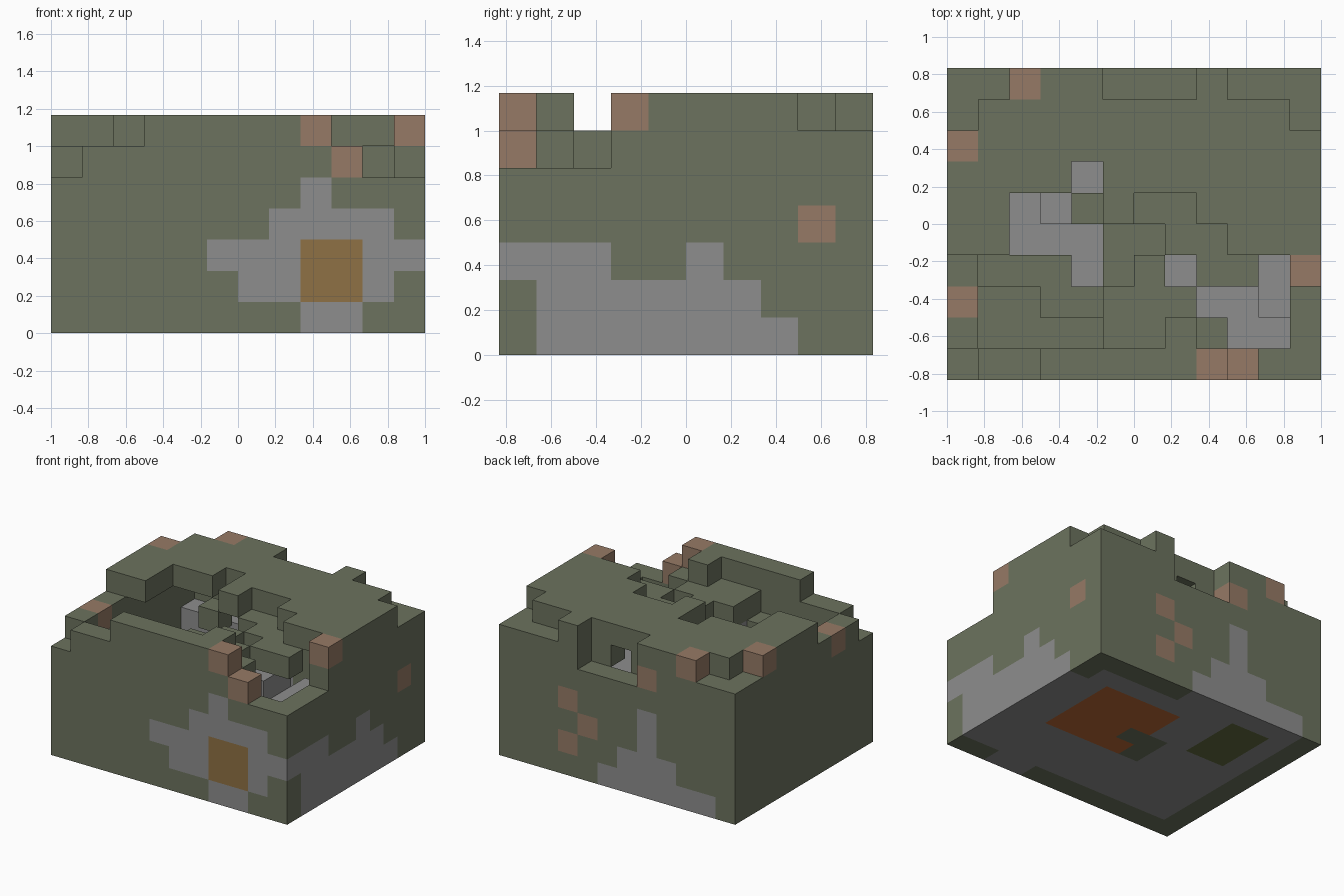
import bpy
import bmesh
from mathutils import Vector

old = bpy.data.objects.get("Cube")
if old:
    bpy.data.objects.remove(old, do_unlink=True)

NX, NY, NZ = 12, 10, 7
CELL = 1 / 6
COLOURS = {
    "moss_green": (0.15, 0.171, 0.112),
    "stone_grey": (0.27, 0.27, 0.27),
    "clay_pink": (0.305, 0.195, 0.133),
    "ochre": (0.275, 0.165, 0.058),
    "rust_orange": (0.5, 0.14, 0.035),
    "dark_moss": (0.125, 0.15, 0.05),
}
GREEN, STONE, CLAY, OCHRE, RUST, DARK = COLOURS
grid = {}


def cells(x, y, z):
    """All cells in half-open ranges; a single number means one layer."""
    spans = [range(*s) if isinstance(s, tuple) else (s,) for s in (x, y, z)]
    return [(i, j, k) for i in spans[0] for j in spans[1] for k in spans[2]]


def block(x, y, z, colour):
    for c in cells(x, y, z):
        grid[c] = colour


def carve(x, y, z):
    for c in cells(x, y, z):
        grid.pop(c, None)


def paint(x, y, z, colour):
    for c in cells(x, y, z):
        if c in grid:
            grid[c] = colour


# Hollow hill: solid block, cave inside, stone floor
block((0, NX), (0, NY), (0, NZ), GREEN)
carve((1, 11), (1, 9), (1, 6))
paint((1, 11), (1, 9), 0, STONE)

# Collapsed roof over the front half
carve((2, 11), (1, 4), 6)
carve((0, 2), (1, 4), 6)
carve((2, 5), (4, 6), 6)
carve((5, 8), 4, 6)
carve((6, 8), 5, 6)
carve(8, 4, 6)
carve(4, 6, 6)

# Worn rim of the outer walls
carve(0, 0, (5, NZ))
carve((0, 3), 0, 6)
carve(9, 0, 6)
carve((10, NX), 0, (5, NZ))
carve(11, (1, 3), (5, NZ))
carve((0, 2), 9, 6)
carve(0, 8, 6)
carve((5, 8), 9, (5, NZ))
carve((9, NX), 9, 6)
carve(11, 8, 6)

# Wall behind the rear notch, with its small hole
block(5, 8, 5, GREEN)
block(7, 8, 5, GREEN)

# Stone inside the cave
block((1, 5), (3, 6), 1, STONE)
block(3, 5, 2, STONE)
block((1, 4), 8, (1, 4), STONE)
block((8, 11), (1, 4), (1, 3), STONE)
block(10, (2, 4), 3, STONE)
block((5, 8), (4, 6), (1, 4), STONE)
block((8, 10), (4, 7), (1, 3), STONE)


def ledge(x, y, top, base=1):
    """Stone pillar capped by a green layer."""
    block(x, y, (base, top - 1), STONE)
    block(x, y, top - 1, GREEN)


# Ledges stepping down from the front wall
ledge((1, 3), (1, 3), 5)
ledge((3, 5), 1, 5)
ledge((3, 5), 2, 4)
ledge((1, 4), 3, 4)
ledge((5, 7), (1, 3), 6)
ledge(7, 2, 6)
ledge(6, 3, 6)
ledge(7, 1, 7)
ledge(8, 1, 6)

# Thin shelves hanging over the cave
for x, y, z in [((5, 7), 4, 4), (5, 3, 4), (4, 5, 5), ((6, 8), 5, 5),
                ((7, 9), 4, 5), ((8, 10), 3, 5)]:
    block(x, y, z, GREEN)

# Stone patch and ochre vein on the front wall
for z, x in enumerate([(8, 10), (6, 11), (5, 12), (7, 11), 8]):
    paint(x, 0, z, STONE)
paint((8, 10), 0, (1, 3), OCHRE)

# Stone patch on the +x wall
for y, z in [((1, 8), 0), ((1, 7), 1), ((0, 3), 2), (5, 2)]:
    paint(11, y, z, STONE)

# Stone patch on the back wall
for x, z in [((1, 7), 0), ((3, 6), 1), (4, (2, 4))]:
    paint(x, 9, z, STONE)

# Clay lumps
for c in [(8, 0, 6), (9, 0, 5), (11, 3, 6), (11, 8, 3), (0, 2, 5), (0, 7, 6),
          (2, 9, 6), (4, 9, 5), (8, 9, 3), (7, 9, 2), (8, 9, 1)]:
    paint(*c, CLAY)

# Patches on the underside
paint((6, 10), (4, 8), 0, RUST)
paint((5, 7), 5, 0, GREEN)
paint(5, 4, 0, GREEN)
paint((2, 4), (6, 9), 0, DARK)


def make_part(name, colour):
    """Mesh of every exposed cell face of one colour."""
    bm = bmesh.new()
    for cell, col in grid.items():
        if col != colour:
            continue
        for axis in range(3):
            for side in (0, 1):
                step = [0, 0, 0]
                step[axis] = 2 * side - 1
                if tuple(a + b for a, b in zip(cell, step)) in grid:
                    continue
                u, v = Vector(), Vector()
                u[(axis + 1) % 3] = v[(axis + 2) % 3] = 1
                start = Vector(cell)
                start[axis] += side
                corners = [start, start + u, start + u + v, start + v]
                if not side:
                    corners.reverse()
                bm.faces.new([bm.verts.new((p - Vector((NX / 2, NY / 2, 0))) * CELL)
                              for p in corners])
    bmesh.ops.remove_doubles(bm, verts=bm.verts, dist=0.001)
    mesh = bpy.data.meshes.new(name)
    bm.to_mesh(mesh)
    bm.free()
    mat = bpy.data.materials.new(colour)
    mat.use_nodes = True
    rgba = (*COLOURS[colour], 1)
    mat.diffuse_color = rgba
    shader = mat.node_tree.nodes["Principled BSDF"]
    shader.inputs["Base Color"].default_value = rgba
    shader.inputs["Roughness"].default_value = 0.9
    mesh.materials.append(mat)
    bpy.context.collection.objects.link(bpy.data.objects.new(name, mesh))


for name, colour in [("hill_shell", GREEN), ("stone_patches", STONE),
                     ("clay_lumps", CLAY), ("ochre_vein", OCHRE),
                     ("rust_patch", RUST), ("moss_patch", DARK)]:
    make_part(name, colour)
